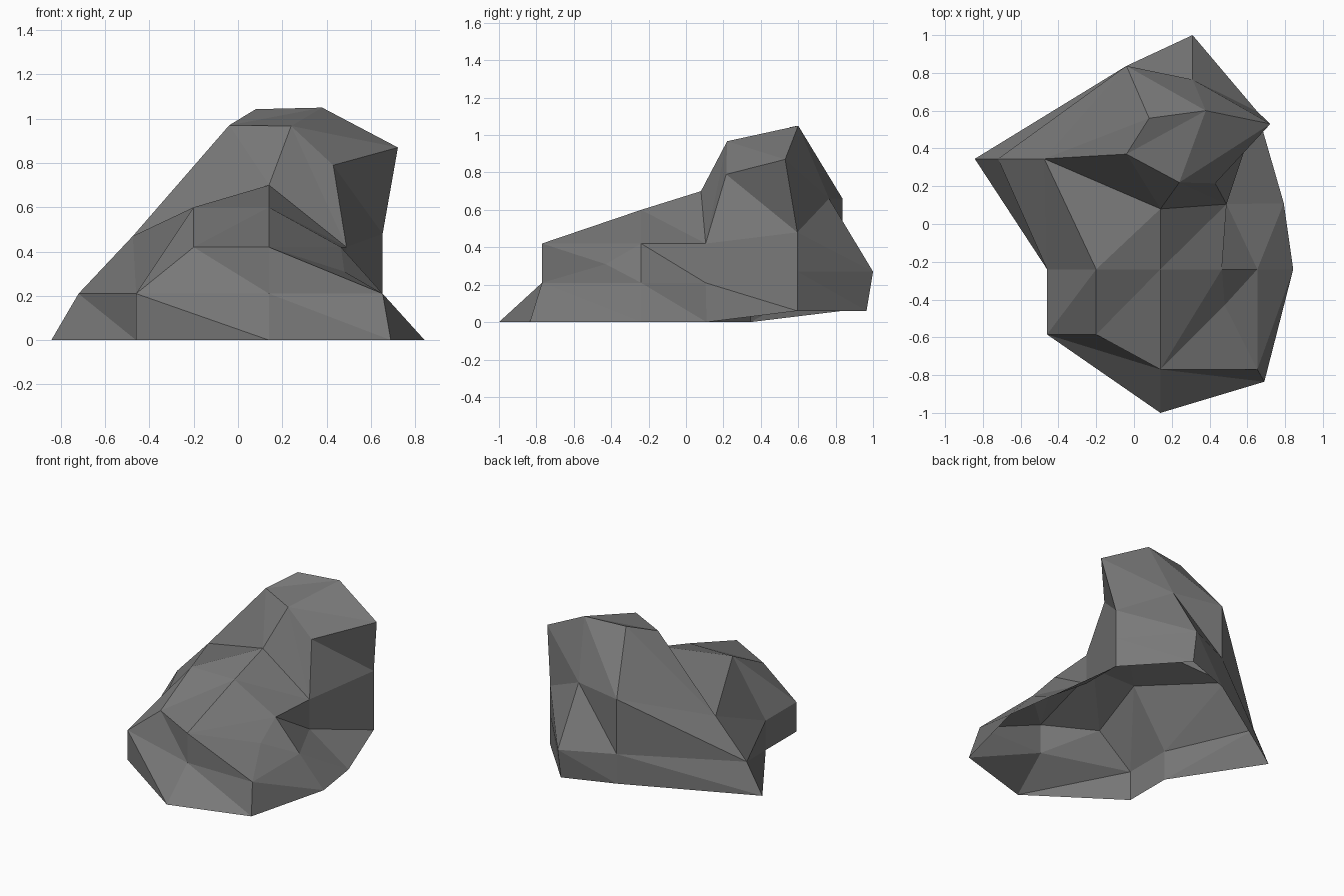
import bpy, bmesh

if "Cube" in bpy.data.objects:
    bpy.data.objects.remove(bpy.data.objects["Cube"])

bm = bmesh.new()


def loop(points):
    return [bm.verts.new(p) for p in points]


def facet(a, b, c, d):
    """Two flat triangles, folded along a-c."""
    bm.faces.new((a, b, c))
    bm.faces.new((a, c, d))


def bridge(lower, upper):
    """Skin a band of facets between two matching closed loops."""
    n = len(lower)
    for i in range(n):
        j = (i + 1) % n
        facet(lower[j], upper[j], upper[i], lower[i])


# Skirt: three stacked loops, counter-clockwise from the front tip, open underneath
rim = loop([(.14, -1, 0), (.69, -.835, 0), (.843, -.24, 0), (.793, .11, 0), (.653, .595, .06),
            (.31, .965, .06), (-.04, .837, .06), (-.843, .345, 0), (-.46, -.24, 0), (-.46, -.585, 0)])
waist = loop([(.14, -.77, .21), (.653, -.77, .21), (.653, -.24, .21), (.49, .105, .21), (.653, .595, .27),
              (.31, 1, .27), (-.04, .837, .27), (-.72, .345, .21), (-.46, -.24, .21), (-.46, -.585, .21)])
shoulder = loop([(.14, -.77, .42), (.48, -.43, .31), (.465, -.24, .42), (.49, .105, .42), (.653, .595, .48),
                 (.31, .765, .66), (-.04, .837, .66), (-.475, .345, .47), (-.2, -.24, .6), (-.2, -.585, .42)])
bridge(rim, waist)
bridge(waist, shoulder)

# Low front ledge, capped around two ridge points
ridge, saddle = loop([(.14, -.24, .6), (.14, .08, .70)])
s = shoulder
facet(s[0], s[1], s[2], ridge)
facet(ridge, s[2], s[3], saddle)
facet(saddle, s[7], s[8], ridge)
facet(ridge, s[8], s[9], s[0])

# Tall rear peak rising from the saddle
peak = loop([(.24, .22, .967), (.43, .215, .79), (.722, .53, .87),
             (.38, .6, 1.05), (.08, .56, 1.043), (-.04, .37, .97)])
bridge([saddle] + s[3:8], peak)
facet(*peak[:4])
facet(peak[5], peak[0], peak[3], peak[4])

# Rock object with one grey stone colour, flat shaded
mesh = bpy.data.meshes.new("rock")
bm.to_mesh(mesh)
bm.free()
stone = bpy.data.materials.new("grey stone")
stone.diffuse_color = (.19, .19, .19, 1)
stone.use_nodes = True
stone.node_tree.nodes["Principled BSDF"].inputs["Base Color"].default_value = stone.diffuse_color
mesh.materials.append(stone)
bpy.context.collection.objects.link(bpy.data.objects.new("rock", mesh))
